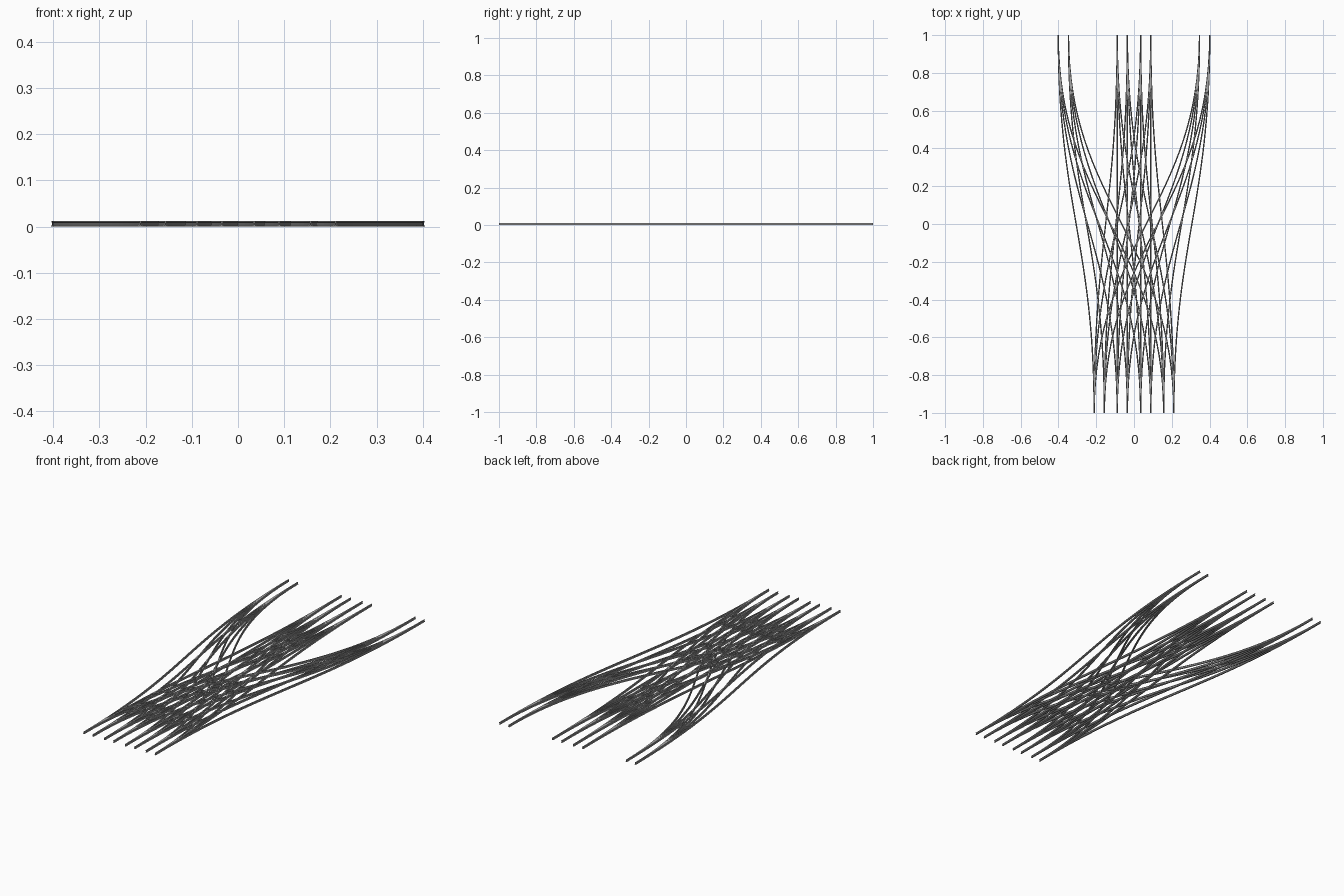
import bpy, bmesh
from mathutils import Vector

if "Cube" in bpy.data.objects:
    bpy.data.objects.remove(bpy.data.objects["Cube"])

FRONT = [-0.184, -0.062, 0.062, 0.184]   # track centres at y = -1
BACK = [-0.374, -0.062, 0.062, 0.374]    # track centres at y = +1
HALF_GAUGE = 0.027
STEPS = 32
HANDLE = 0.45                            # straightness of the S-curve ends

# Half of the rail cross-section: foot, web, head (offset, height)
half = [(0.0036, 0.0), (0.0036, 0.0015), (0.0010, 0.003),
        (0.0010, 0.008), (0.0022, 0.009), (0.0022, 0.0115)]
PROFILE = half + [(-x, z) for x, z in reversed(half)]

steel = bpy.data.materials.new("steel")
steel.diffuse_color = (0.38, 0.38, 0.38, 1)
steel.use_nodes = True
steel.node_tree.nodes["Principled BSDF"].inputs["Base Color"].default_value = steel.diffuse_color


def centre_line(a, b):
    """S-shaped Bezier path from front to back, with its sideways direction."""
    pts = []
    for i in range(STEPS + 1):
        s = i / STEPS
        r = 1 - s
        x = a + (b - a) * s * s * (3 - 2 * s)
        y = 3 * HANDLE * s * r * r + 3 * (1 - HANDLE) * s * s * r + s ** 3
        dx = (b - a) * 6 * s * r
        dy = 2 * (3 * HANDLE * r * r + 6 * (1 - 2 * HANDLE) * s * r + 3 * HANDLE * s * s)
        pts.append((Vector((x, 2 * y - 1, 0)), Vector((dy, -dx, 0)).normalized()))
    return pts


def rail(name, path, offset):
    """Sweep the rail section along the path, shifted sideways."""
    n = len(PROFILE)
    bm = bmesh.new()
    rings = [[bm.verts.new(p + side * (offset + x) + Vector((0, 0, z)))
              for x, z in PROFILE] for p, side in path]
    for r0, r1 in zip(rings, rings[1:]):
        for j in range(n):
            k = (j + 1) % n
            bm.faces.new((r0[j], r0[k], r1[k], r1[j]))
    bm.faces.new(rings[0])
    bm.faces.new(rings[-1])
    bmesh.ops.recalc_face_normals(bm, faces=bm.faces)
    mesh = bpy.data.meshes.new(name)
    bm.to_mesh(mesh)
    bm.free()
    mesh.materials.append(steel)
    bpy.context.collection.objects.link(bpy.data.objects.new(name, mesh))


# Every front track joins every back track
for i, a in enumerate(FRONT):
    for j, b in enumerate(BACK):
        path = centre_line(a, b)
        rail(f"left_rail_{i}_{j}", path, -HALF_GAUGE)
        rail(f"right_rail_{i}_{j}", path, HALF_GAUGE)
